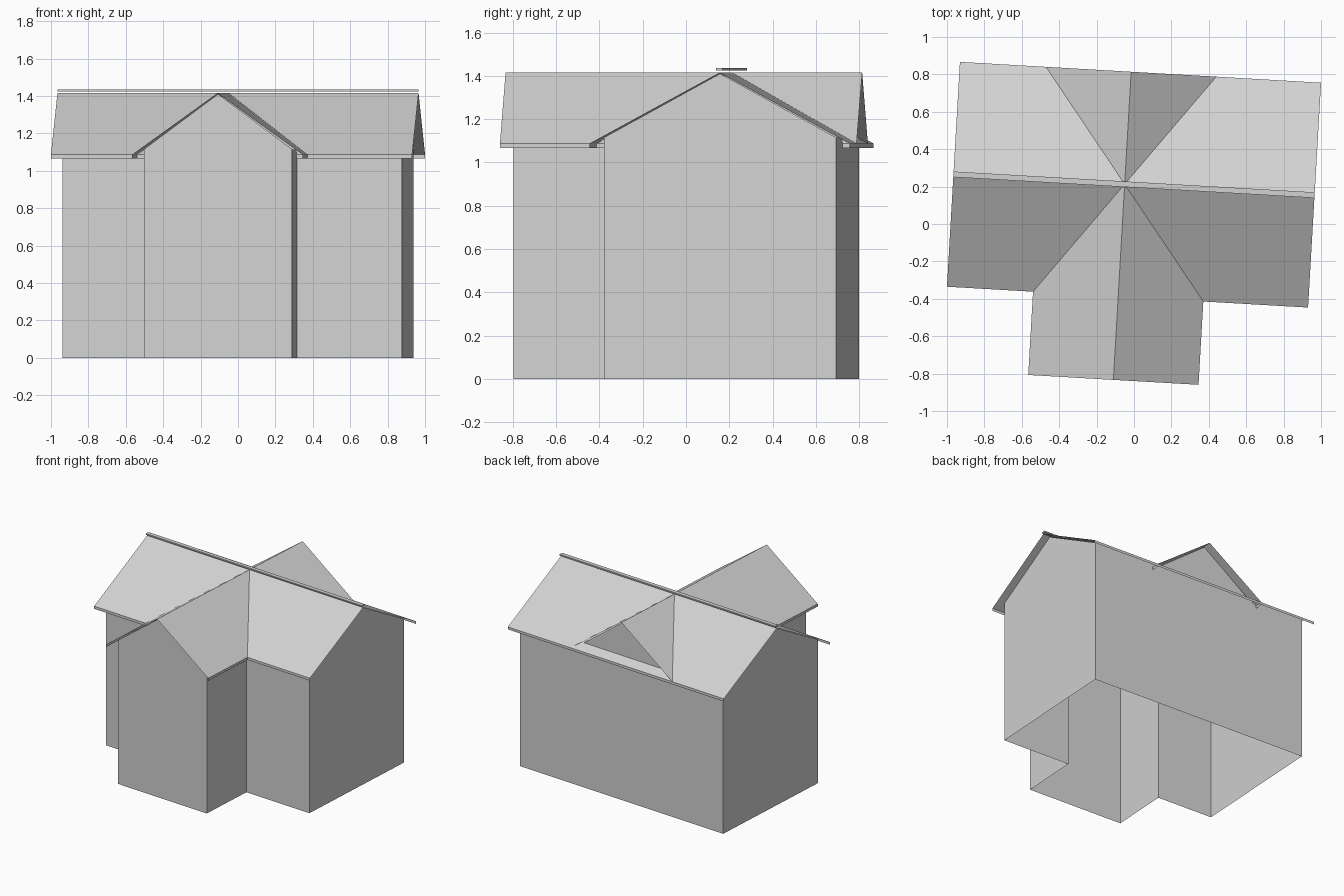
import bpy
import bmesh
import math

cube = bpy.data.objects.get("Cube")
if cube:
    bpy.data.objects.remove(cube, do_unlink=True)

# One plain grey for the whole house
grey = bpy.data.materials.new("light_grey")
grey.use_nodes = True
COLOUR = (0.65, 0.65, 0.65, 1.0)
grey.diffuse_color = COLOUR
grey.node_tree.nodes["Principled BSDF"].inputs["Base Color"].default_value = COLOUR

# Shared dimensions, in the house's own frame
RIDGE, EAVE, FASCIA = 1.415, 1.087, 0.02
MAIN_ROOF, WING_ROOF = 0.602, 0.456        # half spans of the two roofs
MAIN_X, MAIN_Y = 0.91, 0.537               # half sizes of the main walls
WING_X, WING_HALF, WING_FRONT = -0.05, 0.397, -0.988
OVERHANG = 0.06
WALL_TOP = 1.115
APEX = RIDGE - 0.005


def finish(name, bm):
    """Turn a bmesh into a flat shaded object, turned with the house."""
    mesh = bpy.data.meshes.new(name)
    bm.to_mesh(mesh)
    bm.free()
    mesh.materials.append(grey)
    obj = bpy.data.objects.new(name, mesh)
    obj.location = (0, 0.21, 0)
    obj.rotation_euler.z = math.radians(-3.3)
    bpy.context.collection.objects.link(obj)
    return obj


def gable_roof(name, half, start, end, place):
    """Sweep a two-slope profile with eave boards from start to end."""
    profile = [(-half, EAVE - FASCIA), (-half, EAVE), (0, RIDGE),
               (half, EAVE), (half, EAVE - FASCIA)]
    bm = bmesh.new()
    rows = [[bm.verts.new(place(s, t, z)) for s, z in profile] for t in (start, end)]
    for i in range(len(profile) - 1):
        bm.faces.new((rows[0][i], rows[0][i + 1], rows[1][i + 1], rows[1][i]))
    up = [f for f in bm.faces if abs(f.calc_center_median().z - EAVE) > FASCIA]
    bmesh.ops.recalc_face_normals(bm, faces=bm.faces)
    bm.normal_update()
    if up[0].normal.z < 0:
        bmesh.ops.reverse_faces(bm, faces=bm.faces)
    return finish(name, bm)


def gable_wall(name, a, b):
    """Triangular wall between two wall-top points."""
    bm = bmesh.new()
    mid = ((a[0] + b[0]) / 2, (a[1] + b[1]) / 2)
    bm.faces.new([bm.verts.new((*a, WALL_TOP)), bm.verts.new((*b, WALL_TOP)),
                  bm.verts.new((*mid, APEX))])
    return finish(name, bm)


# Walls: T-shaped footprint, open underneath
left, right = WING_X + WING_HALF, WING_X - WING_HALF
footprint = [(MAIN_X, MAIN_Y), (-MAIN_X, MAIN_Y), (-MAIN_X, -MAIN_Y),
             (right, -MAIN_Y), (right, WING_FRONT), (left, WING_FRONT),
             (left, -MAIN_Y), (MAIN_X, -MAIN_Y)]
bm = bmesh.new()
low = [bm.verts.new((x, y, 0)) for x, y in footprint]
high = [bm.verts.new((x, y, WALL_TOP)) for x, y in footprint]
for i in range(len(footprint)):
    j = (i + 1) % len(footprint)
    bm.faces.new((low[i], low[j], high[j], high[i]))
finish("walls", bm)

# Gable walls
gable_wall("left_gable", (MAIN_X, -MAIN_Y), (MAIN_X, MAIN_Y))
gable_wall("right_gable", (-MAIN_X, MAIN_Y), (-MAIN_X, -MAIN_Y))
gable_wall("front_gable", (right, WING_FRONT), (left, WING_FRONT))
gable_wall("back_gable", (left, MAIN_Y), (right, MAIN_Y))

# Crossing roofs
roof_end = MAIN_X + OVERHANG - 0.003
gable_roof("main_roof", MAIN_ROOF, -roof_end, roof_end, lambda s, t, z: (t, s, z))
gable_roof("wing_roof", WING_ROOF, WING_FRONT - OVERHANG, MAIN_ROOF,
           lambda s, t, z: (WING_X + s, t, z))

# Thin cap just above the main ridge
bm = bmesh.new()
bmesh.ops.create_cube(bm, size=1)
bmesh.ops.scale(bm, vec=(2 * roof_end, 0.03, 0.01), verts=bm.verts)
bmesh.ops.translate(bm, vec=(0, 0, RIDGE + 0.015), verts=bm.verts)
finish("ridge_cap", bm)
